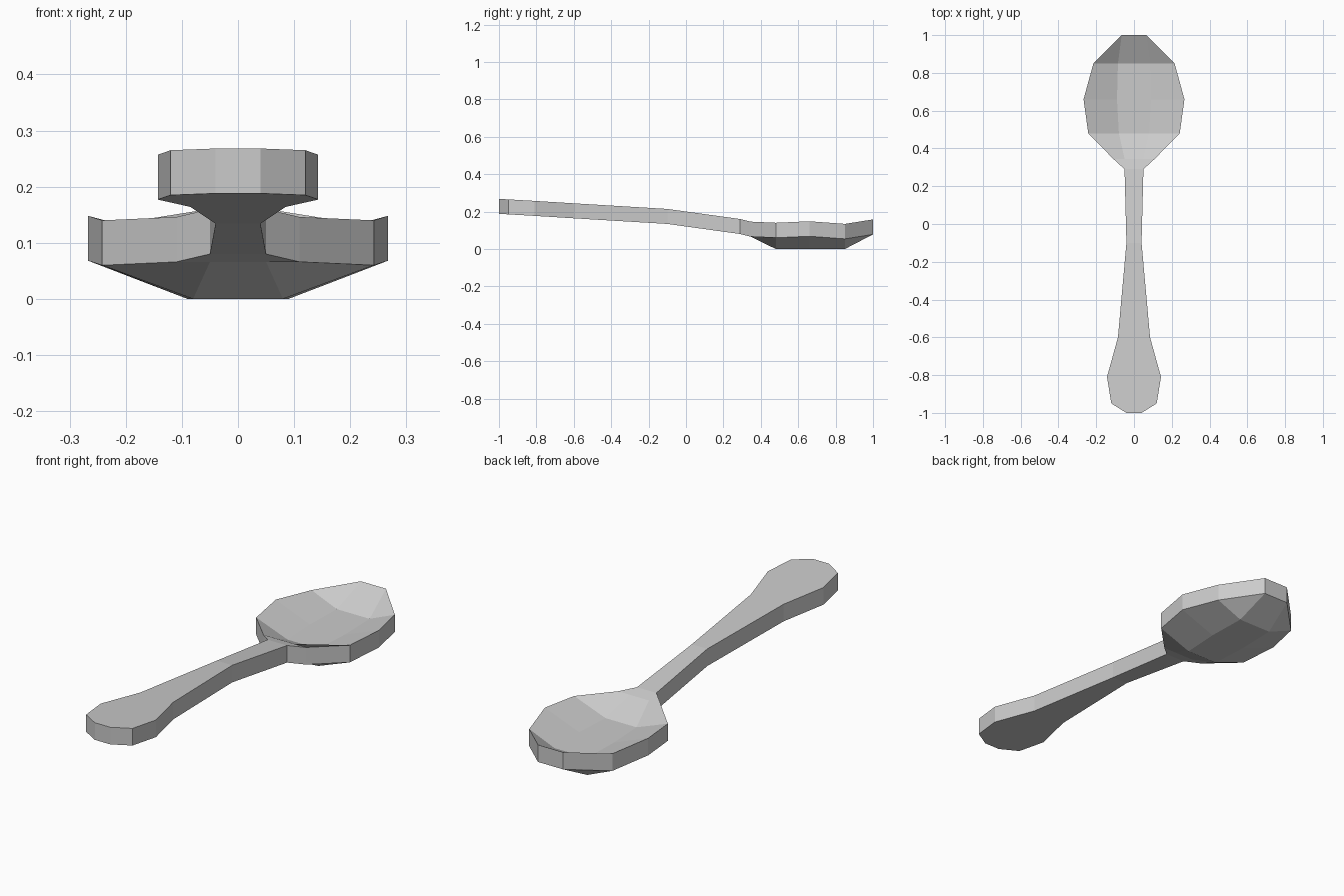
import bpy
import bmesh

default = bpy.data.objects.get("Cube")
if default:
    bpy.data.objects.remove(default, do_unlink=True)

THICKNESS = 0.08

# Underside stations: y, half width, rim height, inner half width, inner height
handle = [
    (-1.0, 0.04, 0.188),
    (-0.95, 0.12, 0.185),
    (-0.81, 0.143, 0.177),
    (-0.6, 0.085, 0.164),
    (-0.1, 0.04, 0.134),
    (0.29, 0.05, 0.08),
]
bowl = [
    (0.345, 0.11, 0.066, 0.05, 0.066),
    (0.48, 0.242, 0.06, 0.08, 0.0),
    (0.66, 0.267, 0.068, 0.09, 0.0),
    (0.85, 0.215, 0.054, 0.085, 0.0),
    (1.0, 0.065, 0.078, 0.065, 0.078),
]
stations = [(y, w, z, w, z) for y, w, z in handle] + bowl

# Pewter metal
pewter = bpy.data.materials.new("pewter grey")
pewter.use_nodes = True
colour = (0.6, 0.6, 0.6, 1)
pewter.diffuse_color = colour
pewter.node_tree.nodes["Principled BSDF"].inputs["Base Color"].default_value = colour

# Sheet: four points across each station, the inner pair meeting the rim on the handle
bm = bmesh.new()
rows = []
for y, w, z, inner, low in stations:
    rim = [bm.verts.new((side * w, y, z)) for side in (-1, 1)]
    mid = rim
    if inner < w:
        mid = [bm.verts.new((side * inner, y, low)) for side in (-1, 1)]
    rows.append((rim[0], mid[0], mid[1], rim[1]))

for a, b in zip(rows, rows[1:]):
    for i in range(3):
        corners = list(dict.fromkeys((a[i], b[i], b[i + 1], a[i + 1])))
        if len(corners) > 2:
            bm.faces.new(corners)

# Thicken straight upward
sheet = bm.faces[:]
result = bmesh.ops.extrude_face_region(bm, geom=sheet, use_keep_orig=True)
top = [v for v in result["geom"] if isinstance(v, bmesh.types.BMVert)]
bmesh.ops.translate(bm, verts=top, vec=(0, 0, THICKNESS))
bmesh.ops.recalc_face_normals(bm, faces=bm.faces)

mesh = bpy.data.meshes.new("spoon")
bm.to_mesh(mesh)
bm.free()
mesh.materials.append(pewter)
spoon = bpy.data.objects.new("spoon", mesh)
bpy.context.collection.objects.link(spoon)
